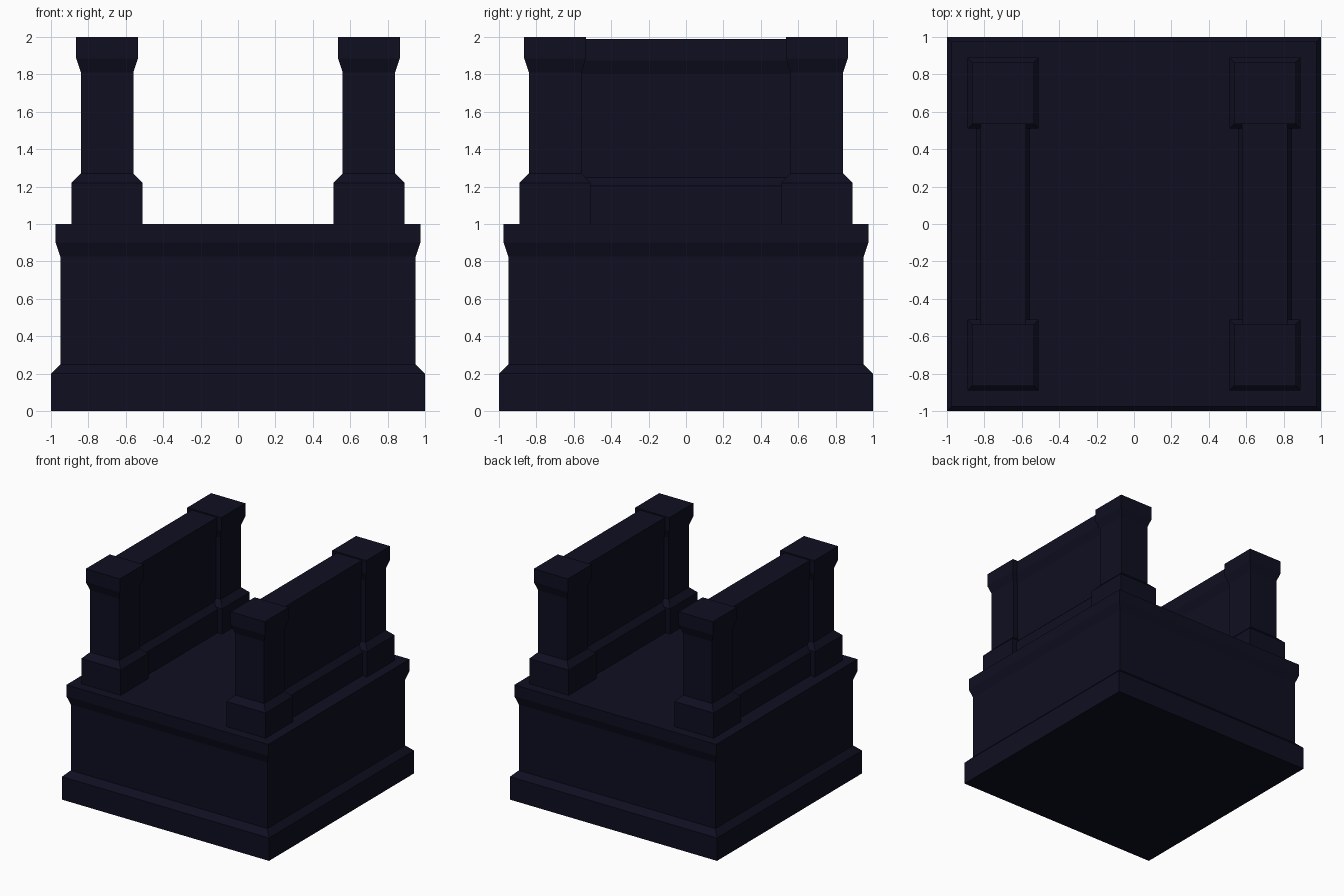
import bpy, bmesh

if "Cube" in bpy.data.objects:
    bpy.data.objects.remove(bpy.data.objects["Cube"])

stone = bpy.data.materials.new("dark navy stone")
stone.diffuse_color = (0.0045, 0.0045, 0.015, 1)
stone.use_nodes = True
stone.node_tree.nodes["Principled BSDF"].inputs["Base Color"].default_value = stone.diffuse_color


def moulded_block(name, cx, cy, profile):
    """Stack rectangular rings (half_x, half_y, z) into a closed solid."""
    bm = bmesh.new()
    rings = []
    for hx, hy, z in profile:
        rings.append([bm.verts.new((cx + sx * hx, cy + sy * hy, z))
                      for sx, sy in ((-1, -1), (1, -1), (1, 1), (-1, 1))])
    for low, high in zip(rings, rings[1:]):
        for i in range(4):
            j = (i + 1) % 4
            bm.faces.new((low[i], low[j], high[j], high[i]))
    bm.faces.new(rings[0][::-1])
    bm.faces.new(rings[-1])
    mesh = bpy.data.meshes.new(name)
    bm.to_mesh(mesh)
    bm.free()
    mesh.materials.append(stone)
    obj = bpy.data.objects.new(name, mesh)
    bpy.context.collection.objects.link(obj)
    return obj


# Square pedestal with plinth and flared cornice
moulded_block("pedestal", 0, 0, [(h, h, z) for h, z in (
    (1.0, 0), (1.0, 0.2), (0.95, 0.25), (0.95, 0.825), (0.975, 0.9), (0.975, 1.0))])

post = ((0.19, 1.0), (0.19, 1.22), (0.14, 1.27), (0.14, 1.81), (0.165, 1.885), (0.165, 2.0))
wall = ((0.145, 1.0), (0.145, 1.203), (0.097, 1.248), (0.097, 1.80), (0.122, 1.875), (0.122, 1.99))

for side, x in (("left", -0.7), ("right", 0.7)):
    # Corner posts
    for end, y in (("front", -0.7), ("back", 0.7)):
        moulded_block(f"{end}_{side}_post", x, y, [(h, h, z) for h, z in post])
    # Parapet wall running between the posts
    moulded_block(f"{side}_parapet", x, 0, [(h, 0.6, z) for h, z in wall])
